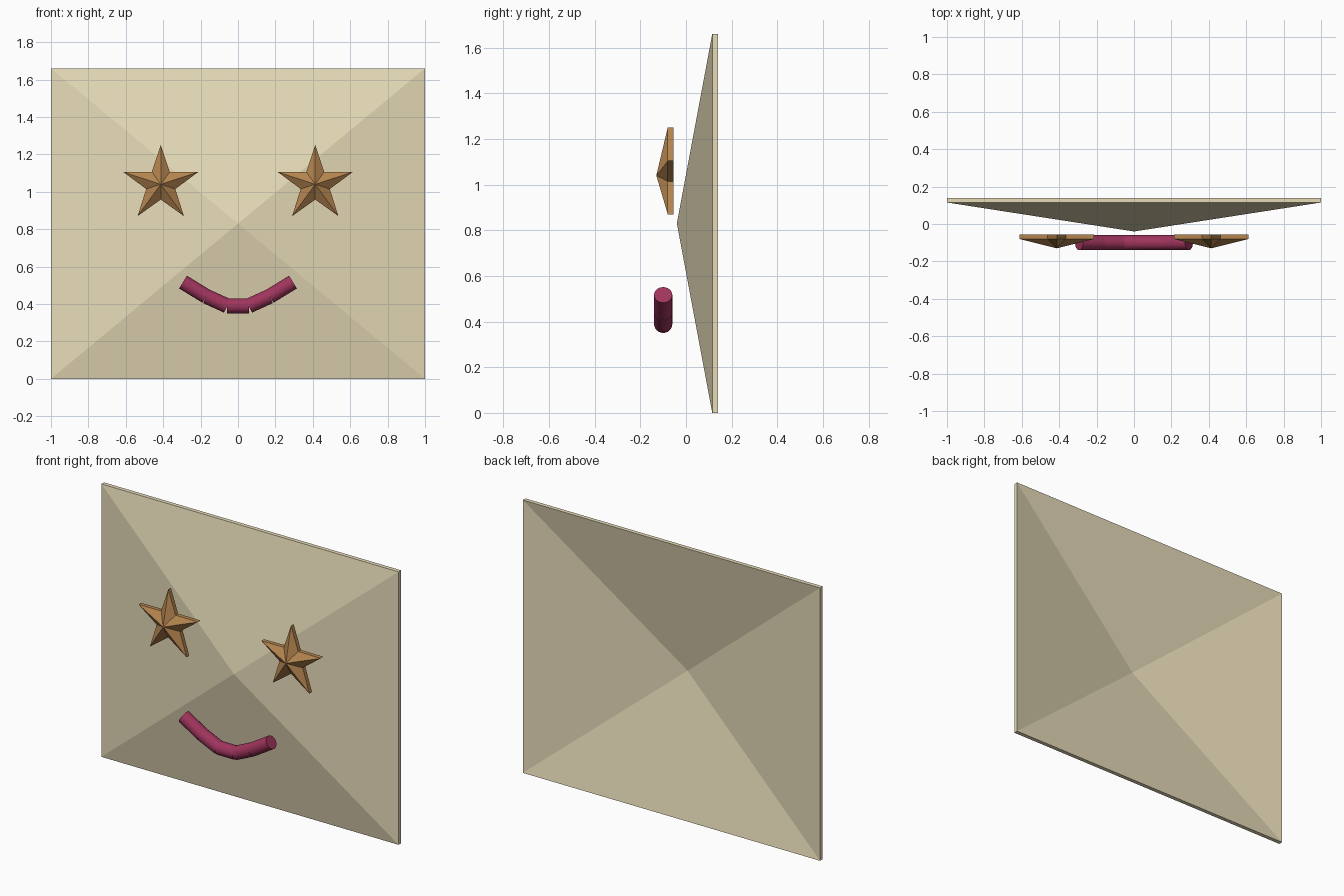
import bpy, bmesh, math
from mathutils import Vector

if "Cube" in bpy.data.objects:
    bpy.data.objects.remove(bpy.data.objects["Cube"])


def material(name, color):
    m = bpy.data.materials.new(name)
    m.diffuse_color = (*color, 1)
    m.use_nodes = True
    m.node_tree.nodes["Principled BSDF"].inputs["Base Color"].default_value = m.diffuse_color
    return m


def add_object(name, bm, mat):
    bmesh.ops.recalc_face_normals(bm, faces=bm.faces)
    me = bpy.data.meshes.new(name)
    bm.to_mesh(me)
    bm.free()
    me.materials.append(mat)
    ob = bpy.data.objects.new(name, me)
    bpy.context.collection.objects.link(ob)
    return ob


def peaked_shell(name, outline, center, rim_y, peak_y, thick, mat):
    """Outline raised to a forward peak, with a matching hollow back."""
    bm = bmesh.new()
    cx, cz = center
    layers = []
    for dy in (0, thick):
        ring = [bm.verts.new((cx + x, rim_y + dy, cz + z)) for x, z in outline]
        layers.append((ring, bm.verts.new((cx, peak_y + dy, cz))))
    (front, peak), (back, hollow) = layers
    n = len(outline)
    for i in range(n):
        j = (i + 1) % n
        bm.faces.new((front[i], front[j], peak))
        bm.faces.new((back[j], back[i], hollow))
        bm.faces.new((front[j], front[i], back[i], back[j]))
    return add_object(name, bm, mat)


cream = material("cream", (0.80, 0.71, 0.48))
bronze = material("bronze", (0.46, 0.235, 0.08))
berry = material("berry", (0.35, 0.035, 0.11))

# Face panel: shallow four-sided pyramid shell
H = 0.83
peaked_shell("face_panel", [(-1, -H), (1, -H), (1, H), (-1, H)],
             (0, H), 0.115, -0.04, 0.025, cream)

# Star eyes: faceted five-pointed stars
star = []
for i in range(10):
    r = 0.21 if i % 2 == 0 else 0.082
    a = math.pi / 2 + i * math.pi / 5
    star.append((r * math.cos(a), r * math.sin(a)))
for side, sx in (("left", -1), ("right", 1)):
    peaked_shell(side + "_star_eye", star, (sx * 0.413, 1.04),
                 -0.08, -0.13, 0.025, bronze)

# Smile: five straight rods laid end to end along an arc
half = [(0.058, 0.39), (0.17, 0.441), (0.294, 0.517)]
path = [Vector((-x, -0.1, z)) for x, z in reversed(half)]
path += [Vector((x, -0.1, z)) for x, z in half]
bm = bmesh.new()
for a, b in zip(path, path[1:]):
    d = b - a
    new = bmesh.ops.create_cone(bm, cap_ends=True, segments=24, radius1=0.04,
                                radius2=0.04, depth=d.length)["verts"]
    rot = Vector((0, 0, 1)).rotation_difference(d).to_matrix().to_4x4()
    bmesh.ops.transform(bm, matrix=rot, verts=new)
    bmesh.ops.translate(bm, vec=(a + b) / 2, verts=new)
smile = add_object("smile", bm, berry)
bpy.context.view_layer.objects.active = smile
smile.select_set(True)
bpy.ops.object.shade_smooth_by_angle(angle=math.radians(40))
